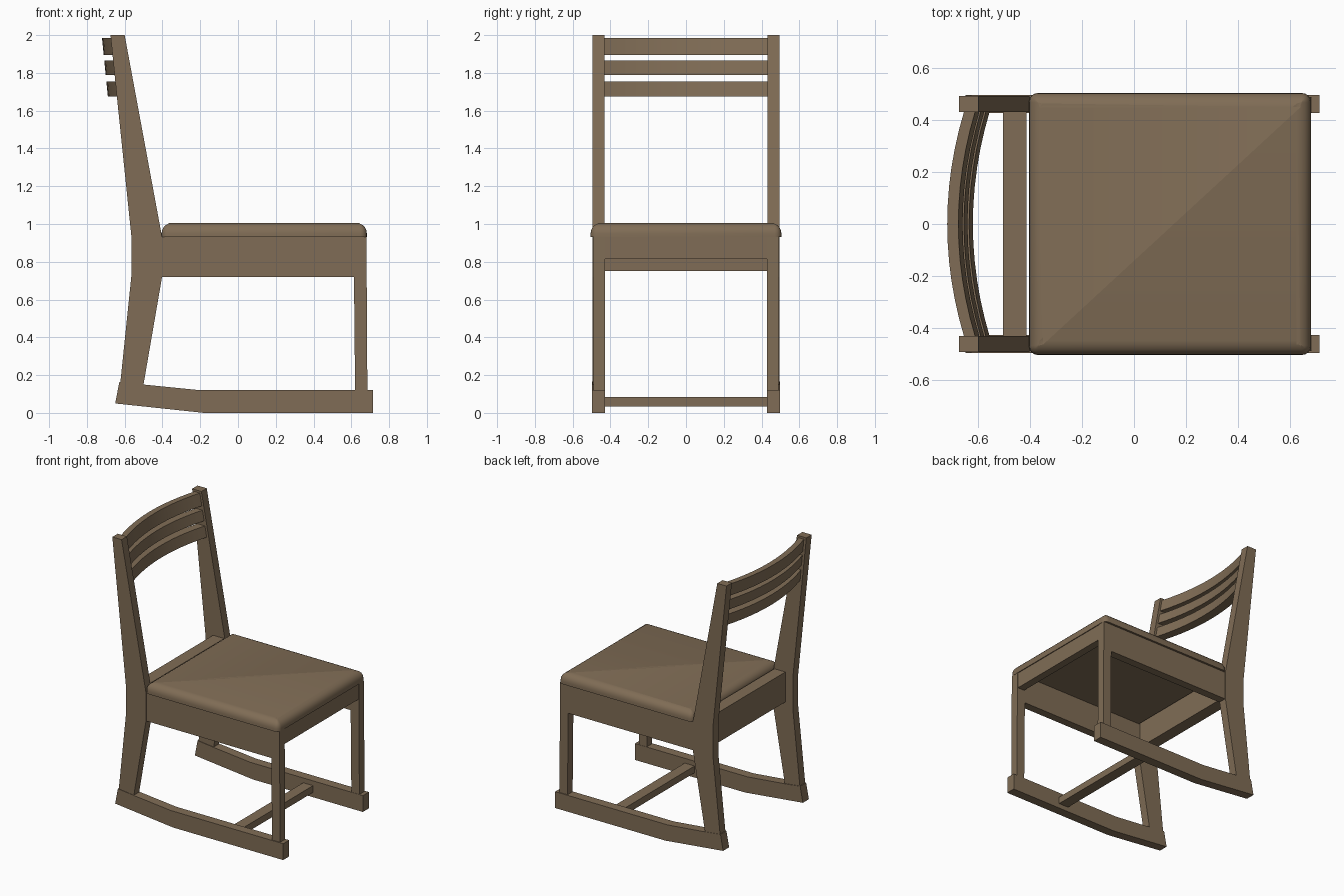
import bpy
import bmesh

cube = bpy.data.objects.get("Cube")
if cube:
    bpy.data.objects.remove(cube, do_unlink=True)

# One brown for frame and seat
brown = bpy.data.materials.new("walnut brown")
brown.use_nodes = True
colour = (0.216, 0.152, 0.092, 1)
brown.diffuse_color = colour
brown.node_tree.nodes["Principled BSDF"].inputs["Base Color"].default_value = colour


def finish(name, bm):
    bmesh.ops.recalc_face_normals(bm, faces=bm.faces[:])
    mesh = bpy.data.meshes.new(name)
    bm.to_mesh(mesh)
    bm.free()
    mesh.materials.append(brown)
    obj = bpy.data.objects.new(name, mesh)
    bpy.context.collection.objects.link(obj)
    return obj


def side_board(name, profile, y0, y1):
    """Extrude an x-z outline from y0 to y1."""
    bm = bmesh.new()
    face = bm.faces.new([bm.verts.new((x, y0, z)) for x, z in profile])
    new = bmesh.ops.extrude_face_region(bm, geom=[face])["geom"]
    verts = [v for v in new if isinstance(v, bmesh.types.BMVert)]
    bmesh.ops.translate(bm, verts=verts, vec=(0, y1 - y0, 0))
    return finish(name, bm)


def rect(x0, x1, z0, z1):
    return [(x0, z0), (x1, z0), (x1, z1), (x0, z1)]


# Side frame outlines
rocker = [(-0.65, 0.05), (-0.18, 0), (0.715, 0), (0.715, 0.12),
          (-0.2, 0.12), (-0.5, 0.15), (-0.628, 0.165)]
post = [(-0.625, 0.14), (-0.502, 0.14), (-0.402, 0.72), (-0.402, 0.93),
        (-0.6, 2), (-0.675, 2), (-0.565, 0.94), (-0.565, 0.72)]
leg = [(0.62, 0.11), (0.685, 0.11), (0.68, 0.93), (0.612, 0.93)]

for side, s in (("left", 1), ("right", -1)):
    side_board(side + "_rocker", rocker, s * 0.428, s * 0.497)
    side_board(side + "_rear_post", post, s * 0.432, s * 0.494)
    side_board(side + "_front_leg", leg, s * 0.43, s * 0.49)
    side_board(side + "_seat_apron", rect(-0.402, 0.615, 0.72, 0.93),
               s * 0.43, s * 0.49)

# Cross rails
side_board("front_rail", rect(0.62, 0.676, 0.815, 0.93), -0.43, 0.43)
side_board("back_rail", rect(-0.505, -0.415, 0.75, 0.97), -0.435, 0.435)
side_board("floor_stretcher", rect(0.23, 0.31, 0.035, 0.085), -0.43, 0.43)


# Bowed back slats, tapering with the posts
def slat(name, z0, z1, steps=12):
    bm = bmesh.new()
    rings = []
    for i in range(steps + 1):
        t = 2 * i / steps - 1
        bow = 0.065 * t * t
        ring = []
        for z, front in ((z0, 0), (z0, 1), (z1, 1), (z1, 0)):
            drop = 1.985 - z
            x = -0.677 + 0.18 * drop if front else -0.72 + 0.1 * drop
            ring.append(bm.verts.new((x + bow, 0.434 * t, z)))
        rings.append(ring)
    for a, b in zip(rings, rings[1:]):
        for k in range(4):
            n = (k + 1) % 4
            bm.faces.new((a[k], a[n], b[n], b[k]))
    bm.faces.new(rings[0])
    bm.faces.new(rings[-1])
    return finish(name, bm)


slats = [slat("top_slat", 1.895, 1.985),
         slat("middle_slat", 1.79, 1.865),
         slat("lower_slat", 1.675, 1.755)]

# Padded seat with rounded corners and upper rim
seat = side_board("seat_cushion", rect(-0.405, 0.682, 0.93, 1.005), -0.505, 0.505)
bm = bmesh.new()
bm.from_mesh(seat.data)
corners = [e for e in bm.edges if abs(e.verts[0].co.z - e.verts[1].co.z) > 0.01]
bmesh.ops.bevel(bm, geom=corners, offset=0.035, segments=4, profile=0.5, affect='EDGES')
rim = [e for e in bm.edges if all(v.co.z > 1.0 for v in e.verts)]
bmesh.ops.bevel(bm, geom=rim, offset=0.055, segments=5, profile=0.5, affect='EDGES',
                clamp_overlap=False)
bmesh.ops.remove_doubles(bm, verts=bm.verts[:], dist=0.0005)
bm.to_mesh(seat.data)
bm.free()

# Smooth the curved parts
bpy.ops.object.select_all(action='DESELECT')
for obj in slats + [seat]:
    obj.select_set(True)
bpy.context.view_layer.objects.active = seat
bpy.ops.object.shade_smooth_by_angle(angle=0.6)
